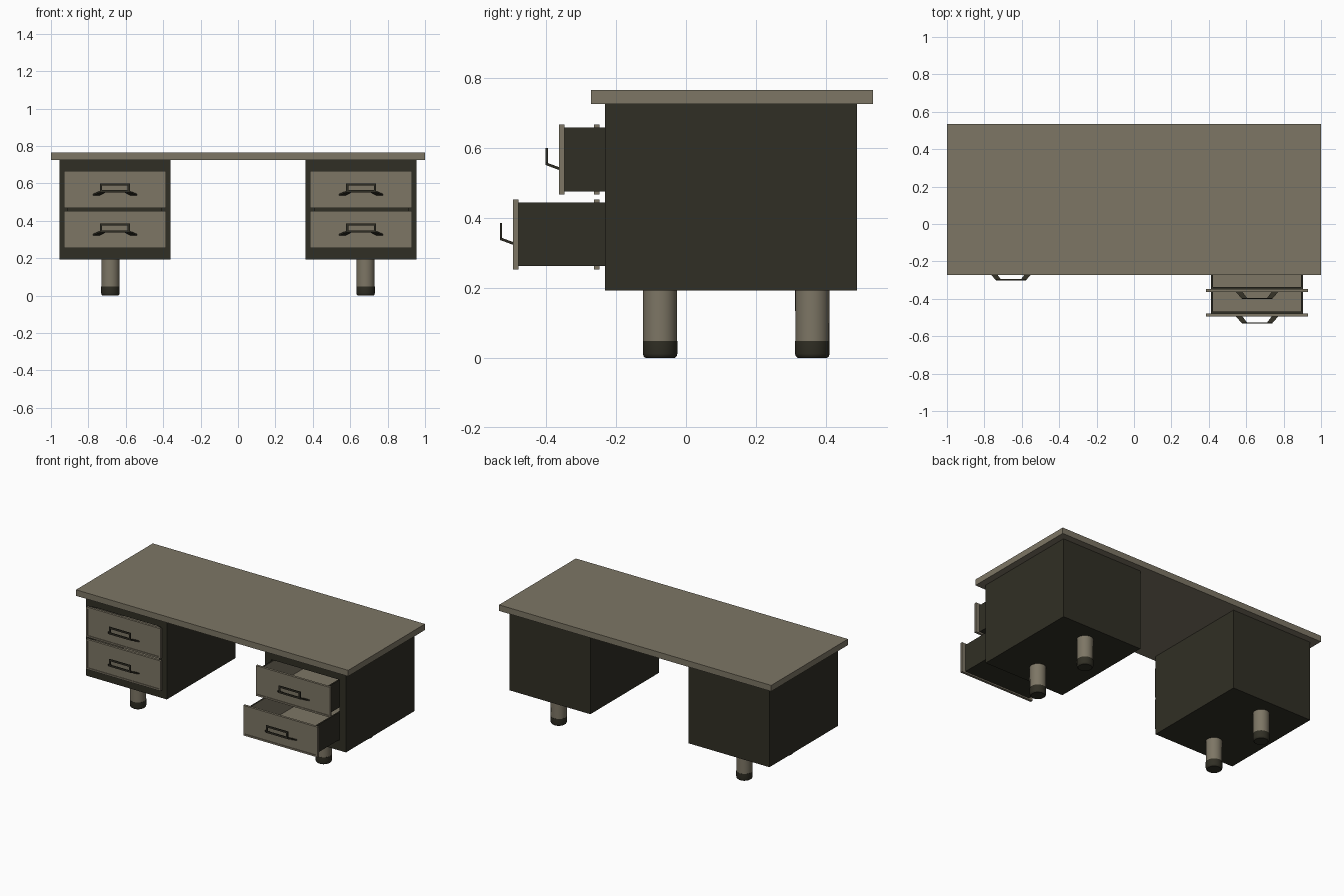
import bpy, bmesh, math
from mathutils import Vector

if "Cube" in bpy.data.objects:
    bpy.data.objects.remove(bpy.data.objects["Cube"])


def material(name, rgb):
    m = bpy.data.materials.new(name)
    m.diffuse_color = (*rgb, 1)
    m.use_nodes = True
    m.node_tree.nodes["Principled BSDF"].inputs["Base Color"].default_value = m.diffuse_color
    return m


LIGHT = material("light_taupe", (0.205, 0.181, 0.130))
DARK = material("dark_olive", (0.030, 0.028, 0.018))


def finish(name, bm, mats):
    bmesh.ops.recalc_face_normals(bm, faces=bm.faces)
    me = bpy.data.meshes.new(name)
    bm.to_mesh(me)
    bm.free()
    ob = bpy.data.objects.new(name, me)
    bpy.context.collection.objects.link(ob)
    for m in mats:
        me.materials.append(m)
    return ob


def add_box(bm, x0, x1, y0, y1, z0, z1):
    vs = bmesh.ops.create_cube(bm, size=1)["verts"]
    for v in vs:
        v.co = Vector((x1 if v.co.x > 0 else x0,
                       y1 if v.co.y > 0 else y0,
                       z1 if v.co.z > 0 else z0))
    return vs


def pocket(bm, direction, lo, hi, depth):
    """Inset the face pointing in a direction to the given bounds, push it in."""
    d = Vector(direction)
    bm.normal_update()
    face = max(bm.faces, key=lambda f: f.normal.dot(d))
    c = face.calc_center_median()
    bmesh.ops.inset_region(bm, faces=[face], thickness=0.002)
    for v in face.verts:
        for i in range(3):
            if abs(d[i]) < 0.5:
                v.co[i] = hi[i] if v.co[i] > c[i] else lo[i]
    bm.normal_update()
    floor = bmesh.ops.extrude_face_region(bm, geom=[face])["geom"]
    bmesh.ops.delete(bm, geom=[face], context='FACES_ONLY')
    for v in [g for g in floor if isinstance(g, bmesh.types.BMVert)]:
        v.co -= d * depth
    new = [g for g in floor if isinstance(g, bmesh.types.BMFace)]
    walls = {f for e in new[0].edges for f in e.link_faces}
    return walls | set(new)


# Desktop slab
bm = bmesh.new()
add_box(bm, -1, 1, -0.272, 0.534, 0.725, 0.765)
finish("desktop", bm, [LIGHT])


def cabinet(side, cx):
    # Pedestal with an open front for the drawers
    bm = bmesh.new()
    add_box(bm, cx - 0.297, cx + 0.297, -0.231, 0.488, 0.192, 0.725)
    pocket(bm, (0, -1, 0), (cx - 0.25, 0, 0.258), (cx + 0.25, 0, 0.662), 0.69)
    finish(side + "_cabinet", bm, [DARK])


def drawer(name, cx, front, zc):
    # Tray: dark box with a light lining
    bm = bmesh.new()
    back = front + 0.016
    add_box(bm, cx - 0.246, cx + 0.246, back, back + 0.65, zc - 0.091, zc + 0.091)
    lining = pocket(bm, (0, 0, 1), (cx - 0.236, back + 0.01, 0),
                    (cx + 0.236, back + 0.64, 0), 0.172)
    for f in lining:
        f.material_index = 1
    finish(name + "_tray", bm, [DARK, LIGHT])

    # Front panel with a slim raised border
    bm = bmesh.new()
    add_box(bm, cx - 0.273, cx + 0.273, front, back, zc - 0.1, zc + 0.1)
    pocket(bm, (0, -1, 0), (cx - 0.262, 0, zc - 0.089),
           (cx + 0.262, 0, zc + 0.089), 0.004)
    finish(name + "_front", bm, [LIGHT])

    # Handle: upright rectangular loop on two splayed flat feet
    bm = bmesh.new()
    y0, y1 = front - 0.038, front - 0.032
    zb, zt, w = zc - 0.016, zc + 0.033, 0.012
    add_box(bm, cx - 0.08, cx + 0.08, y0, y1, zt - w, zt)
    add_box(bm, cx - 0.08, cx + 0.08, y0, y1, zb, zb + w)
    for s in (-1, 1):
        a, b = sorted((cx + s * 0.08, cx + s * 0.068))
        add_box(bm, a, b, y0, y1, zb + w, zt - w)
        foot = add_box(bm, 0, 1, 0, 1, 0, 1)
        for v in foot:
            u, t, h = v.co
            x = (0.05 + 0.03 * u) * (1 - t) + (0.082 + 0.036 * u) * t
            v.co = (cx + s * x, y0 + t * (front + 0.005 - y0),
                    zb - 0.016 * t + 0.008 * h)
    finish(name + "_handle", bm, [DARK])


def lathe(name, x, y, profile, mat, steps=32):
    bm = bmesh.new()
    vs = [bm.verts.new((r, 0, z)) for r, z in profile]
    es = [bm.edges.new(p) for p in zip(vs, vs[1:])]
    bmesh.ops.spin(bm, geom=vs + es, axis=(0, 0, 1), cent=(0, 0, 0),
                   angle=2 * math.pi, steps=steps)
    bmesh.ops.remove_doubles(bm, verts=bm.verts, dist=1e-5)
    bmesh.ops.translate(bm, verts=bm.verts, vec=(x, y, 0))
    ob = finish(name, bm, [mat])
    bpy.ops.object.select_all(action='DESELECT')
    ob.select_set(True)
    bpy.context.view_layer.objects.active = ob
    bpy.ops.object.shade_smooth_by_angle(angle=math.radians(35))


LEG = [(0, 0.194), (0.049, 0.194), (0.0485, 0.048), (0, 0.048)]
FOOT = [(0, 0.0485), (0.0495, 0.0485), (0.0495, 0.012), (0.047, 0.004), (0.042, 0), (0, 0)]

# Left drawers are shut, right drawers are pulled out
FRONTS = {"left": (-0.263, -0.263), "right": (-0.363, -0.494)}
for side, s in (("left", -1), ("right", 1)):
    cabinet(side, s * 0.658)
    for level, front, zc in zip(("upper", "lower"), FRONTS[side], (0.567, 0.353)):
        drawer(f"{side}_{level}_drawer", s * 0.658, front, zc)
    for end, y in (("front", -0.074), ("back", 0.361)):
        lathe(f"{side}_{end}_leg", s * 0.682, y, LEG, LIGHT)
        lathe(f"{side}_{end}_foot", s * 0.682, y, FOOT, DARK)
